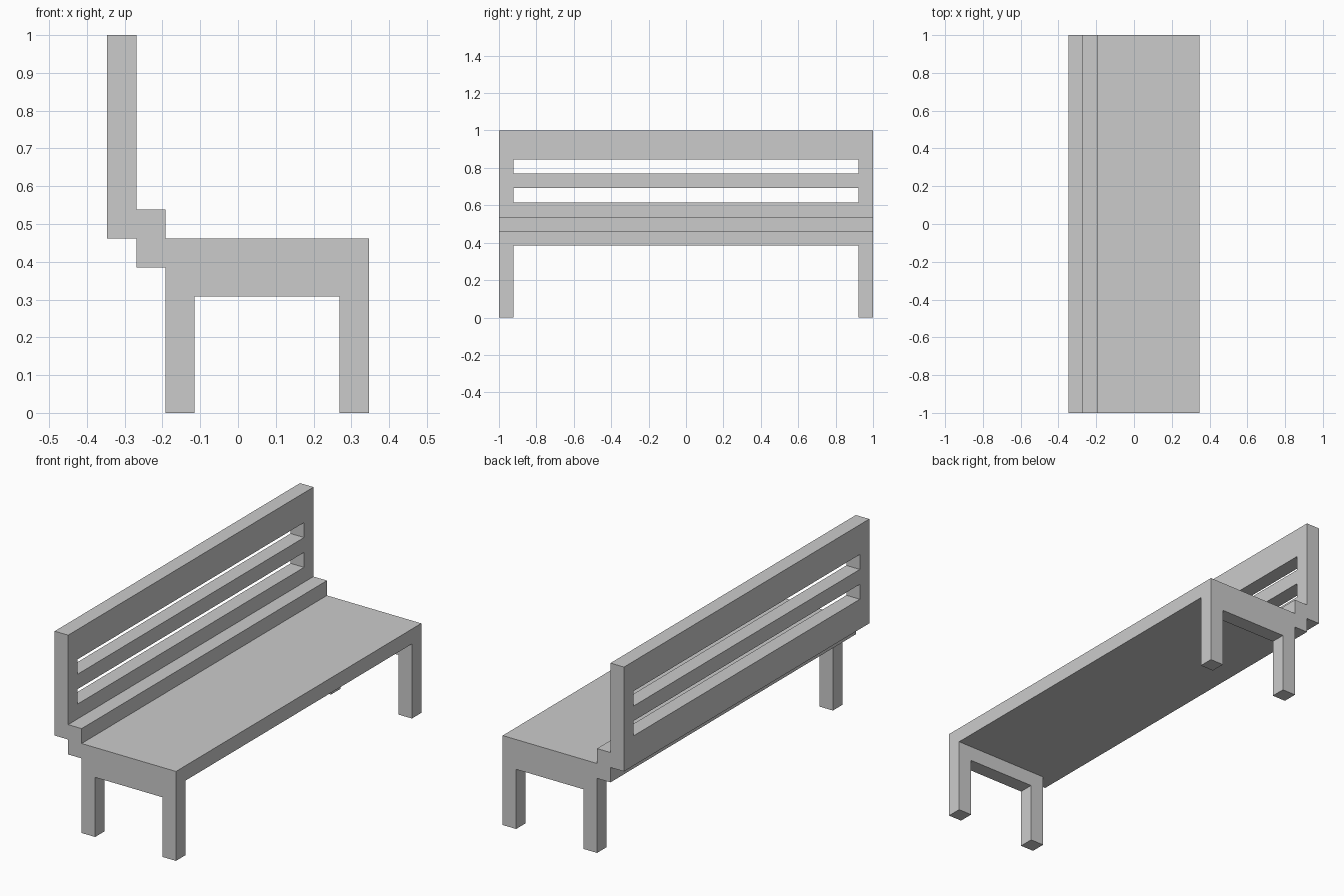
import bpy, bmesh
from mathutils import Vector

if "Cube" in bpy.data.objects:
    bpy.data.objects.remove(bpy.data.objects["Cube"])

U = 1 / 13          # block size: the bench is 13 blocks tall, 26 long
X0 = -4.5           # back edge in blocks


def extrude_profile(name, points, y0, y1):
    """Extrude an XZ profile (in blocks, x measured from the back edge) along y."""
    bm = bmesh.new()
    face = bm.faces.new([bm.verts.new(((x + X0) * U, y0 * U, z * U)) for x, z in points])
    res = bmesh.ops.extrude_face_region(bm, geom=[face])
    verts = [g for g in res["geom"] if isinstance(g, bmesh.types.BMVert)]
    bmesh.ops.translate(bm, verts=verts, vec=Vector((0, (y1 - y0) * U, 0)))
    bmesh.ops.recalc_face_normals(bm, faces=bm.faces)
    mesh = bpy.data.meshes.new(name)
    bm.to_mesh(mesh)
    bm.free()
    obj = bpy.data.objects.new(name, mesh)
    bpy.context.collection.objects.link(obj)
    return obj


def rect(x0, x1, z0, z1):
    return [(x0, z0), (x1, z0), (x1, z1), (x0, z1)]


# Seat slab with the raised step along its rear edge
extrude_profile("seat", [(1, 5), (9, 5), (9, 6), (2, 6), (2, 7), (1, 7)], -13, 13)

# Backrest panel with two long slots
backrest = extrude_profile("backrest", rect(0, 1, 6, 13), -13, 13)
for i, z in enumerate((8, 10)):
    cutter = extrude_profile(f"slot_cutter_{i}", rect(-1, 2, z, z + 1), -12, 12)
    cutter.hide_render = True
    cutter.hide_set(True)
    mod = backrest.modifiers.new(f"slot_{i}", 'BOOLEAN')
    mod.operation = 'DIFFERENCE'
    mod.solver = 'EXACT'
    mod.object = cutter

# End frames: two legs joined by a rail under the seat
frame = [(2, 0), (3, 0), (3, 4), (8, 4), (8, 0), (9, 0), (9, 5), (2, 5)]
extrude_profile("near_leg_frame", frame, -13, -12)
extrude_profile("far_leg_frame", frame, 12, 13)
